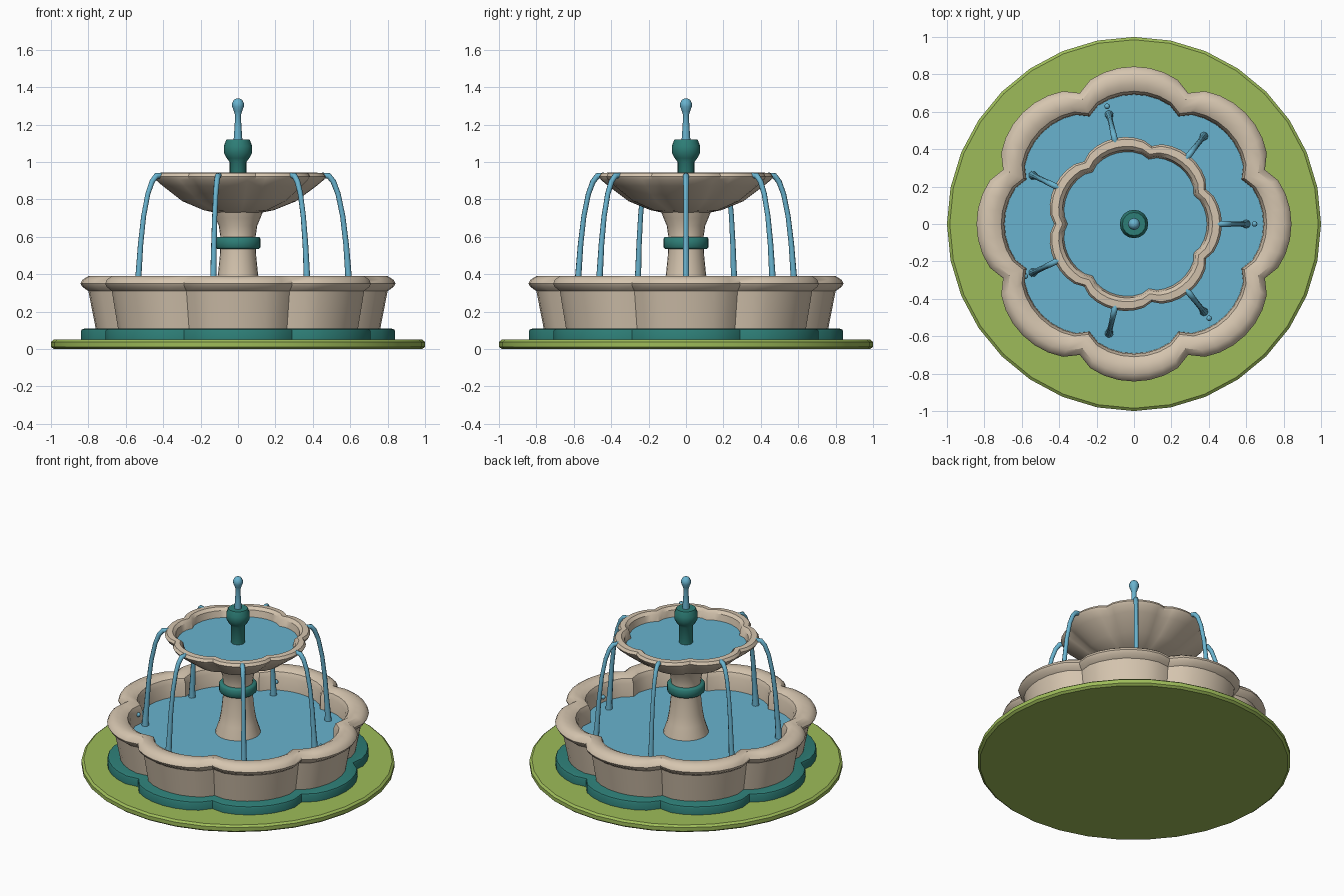
import bpy, bmesh
from math import sin, cos, pi, radians
from mathutils import Vector

if "Cube" in bpy.data.objects:
    bpy.data.objects.remove(bpy.data.objects["Cube"])


def material(name, rgb):
    m = bpy.data.materials.new(name)
    m.diffuse_color = (*rgb, 1)
    m.use_nodes = True
    m.node_tree.nodes["Principled BSDF"].inputs["Base Color"].default_value = m.diffuse_color
    return m


STONE = material("stone", (0.67, 0.56, 0.43))
TEAL = material("teal", (0.027, 0.21, 0.185))
GRASS = material("grass", (0.34, 0.50, 0.10))
WATER = material("water", (0.14, 0.45, 0.62))


def loft(name, rings, mat, angle=35):
    """Skin a list of vertex rings and cap both ends."""
    bm = bmesh.new()
    loops = [[bm.verts.new(p) for p in ring] for ring in rings]
    n = len(loops[0])
    for a, b in zip(loops, loops[1:]):
        for i in range(n):
            j = (i + 1) % n
            bm.faces.new((a[i], a[j], b[j], b[i]))
    bm.faces.new(loops[0][::-1])
    bm.faces.new(loops[-1])
    bmesh.ops.recalc_face_normals(bm, faces=bm.faces)
    mesh = bpy.data.meshes.new(name)
    bm.to_mesh(mesh)
    bm.free()
    ob = bpy.data.objects.new(name, mesh)
    bpy.context.collection.objects.link(ob)
    mesh.materials.append(mat)
    bpy.ops.object.select_all(action='DESELECT')
    ob.select_set(True)
    bpy.context.view_layer.objects.active = ob
    bpy.ops.object.shade_smooth_by_angle(angle=radians(angle))
    return ob


def turned(name, profile, mat, sides=24, lobes=0, depth=0.0, angle=35):
    """Revolve (radius, z) points; lobes scallop the outline."""
    rings = []
    for r, z in profile:
        ring = []
        for i in range(sides):
            t = 2 * pi * i / sides
            k = 1 - depth + depth * abs(cos(lobes * t / 2)) ** 0.6 if lobes else 1
            ring.append((r * k * cos(t), r * k * sin(t), z))
        rings.append(ring)
    return loft(name, rings, mat, angle)


def tube(name, path, mat, sides=8):
    """Sweep a round section along (x, z, radius) points in the xz plane."""
    pts = [Vector((x, 0, z)) for x, z, _ in path]
    rings = []
    for i, p in enumerate(pts):
        t = (pts[min(i + 1, len(pts) - 1)] - pts[max(i - 1, 0)]).normalized()
        n, b, r = Vector((-t.z, 0, t.x)), Vector((0, 1, 0)), path[i][2]
        rings.append([p + r * (cos(2 * pi * k / sides) * n + sin(2 * pi * k / sides) * b)
                      for k in range(sides)])
    return loft(name, rings, mat, 50)


# Lawn and lobed plinth
turned("lawn", [(0.985, 0), (1, 0.012), (1, 0.038), (0.985, 0.05)], GRASS, 32)
BASIN = dict(sides=64, lobes=8, depth=0.1)
turned("plinth", [(0.84, 0.045), (0.84, 0.095), (0.835, 0.105), (0.82, 0.11)], TEAL, **BASIN)

# Lower basin and its water
turned("basin", [(0.76, 0.105), (0.80, 0.31), (0.832, 0.332), (0.842, 0.35), (0.832, 0.37),
                 (0.80, 0.39), (0.745, 0.39), (0.71, 0.372), (0.695, 0.34), (0.69, 0.20)],
       STONE, **BASIN)
turned("basin_water", [(0.70, 0.21), (0.70, 0.25)], WATER, **BASIN)

# Pedestal with collar
turned("pedestal", [(0.15, 0.21), (0.143, 0.26), (0.12, 0.33), (0.107, 0.40), (0.097, 0.50),
                    (0.094, 0.60), (0.103, 0.66), (0.12, 0.70), (0.135, 0.74)], STONE)
turned("collar", [(0.09, 0.535), (0.112, 0.535), (0.121, 0.545), (0.121, 0.59),
                  (0.112, 0.60), (0.09, 0.60)], TEAL, angle=50)

# Upper bowl and its water
BOWL = dict(sides=56, lobes=7, depth=0.09)
turned("bowl", [(0.13, 0.73), (0.19, 0.742), (0.31, 0.79), (0.42, 0.872), (0.46, 0.905),
                (0.47, 0.922), (0.458, 0.94), (0.42, 0.943), (0.40, 0.925), (0.385, 0.85)],
       STONE, **BOWL)
turned("bowl_water", [(0.39, 0.855), (0.39, 0.88)], WATER, **BOWL)

# Finial and top spout
turned("finial", [(0.045, 0.86), (0.045, 1.0), (0.06, 1.02), (0.076, 1.05), (0.076, 1.085),
                  (0.062, 1.12)], TEAL, 16, angle=50)
turned("spout", [(0.024, 1.11), (0.019, 1.18), (0.015, 1.25), (0.022, 1.272), (0.031, 1.295),
                 (0.032, 1.312), (0.022, 1.333), (0.008, 1.34)], WATER, 12, angle=60)

# Seven falling streams, with a droplet beside every other one
STREAM = [(0.43, 0.91, 0.016), (0.455, 0.928, 0.016), (0.485, 0.926, 0.016), (0.51, 0.895, 0.015),
          (0.535, 0.83, 0.014), (0.56, 0.71, 0.014), (0.578, 0.56, 0.015), (0.59, 0.40, 0.017),
          (0.598, 0.30, 0.02), (0.60, 0.24, 0.024)]
for i in range(7):
    a = 2 * pi * i / 7
    tube(f"stream_{i + 1}", STREAM, WATER).rotation_euler.z = a
    if i % 2 == 0:
        drop = turned(f"droplet_{i + 1}",
                      [(max(0.015 * sin(pi * k / 6), 0.001), -0.015 * cos(pi * k / 6))
                       for k in range(7)], WATER, 10, angle=60)
        drop.location = (0.645 * cos(a), 0.645 * sin(a), 0.32)
